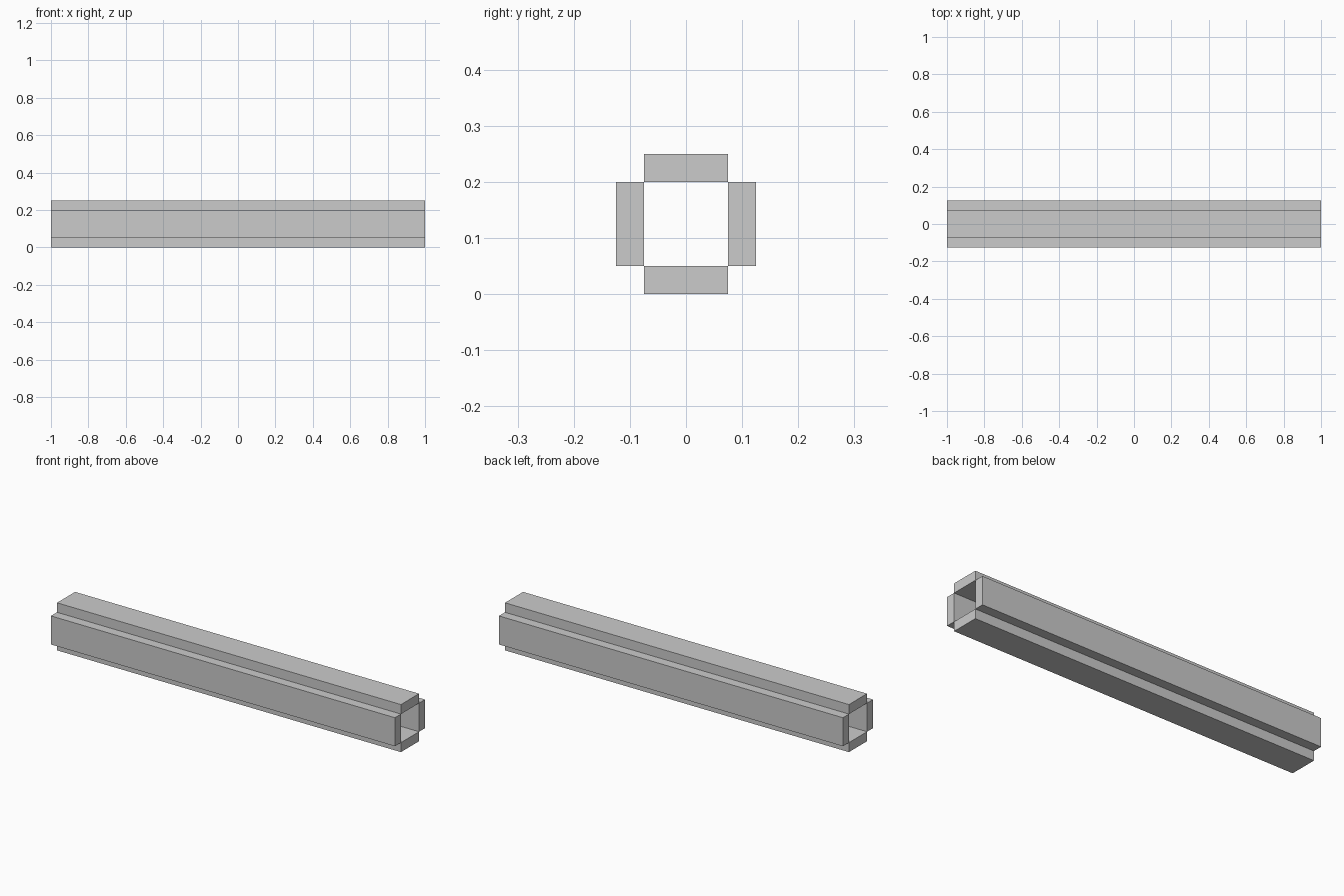
import bpy

if "Cube" in bpy.data.objects:
    bpy.data.objects.remove(bpy.data.objects["Cube"])

LENGTH = 2.0      # along x
WIDTH = 0.15      # board width
THICK = 0.05      # board thickness
MID_Z = THICK + WIDTH / 2
OFFSET = (WIDTH + THICK) / 2   # board centre to tube axis


def board(name, y, z, size_y, size_z):
    bpy.ops.mesh.primitive_cube_add(size=1, location=(0, y, z))
    obj = bpy.context.object
    obj.name = name
    obj.scale = (LENGTH, size_y, size_z)
    bpy.ops.object.transform_apply(location=False, rotation=False, scale=True)


# Four long boards around a square open channel
for name, side in (("bottom_board", -1), ("top_board", 1)):
    board(name, 0, MID_Z + side * OFFSET, WIDTH, THICK)
for name, side in (("front_board", -1), ("back_board", 1)):
    board(name, side * OFFSET, MID_Z, THICK, WIDTH)
